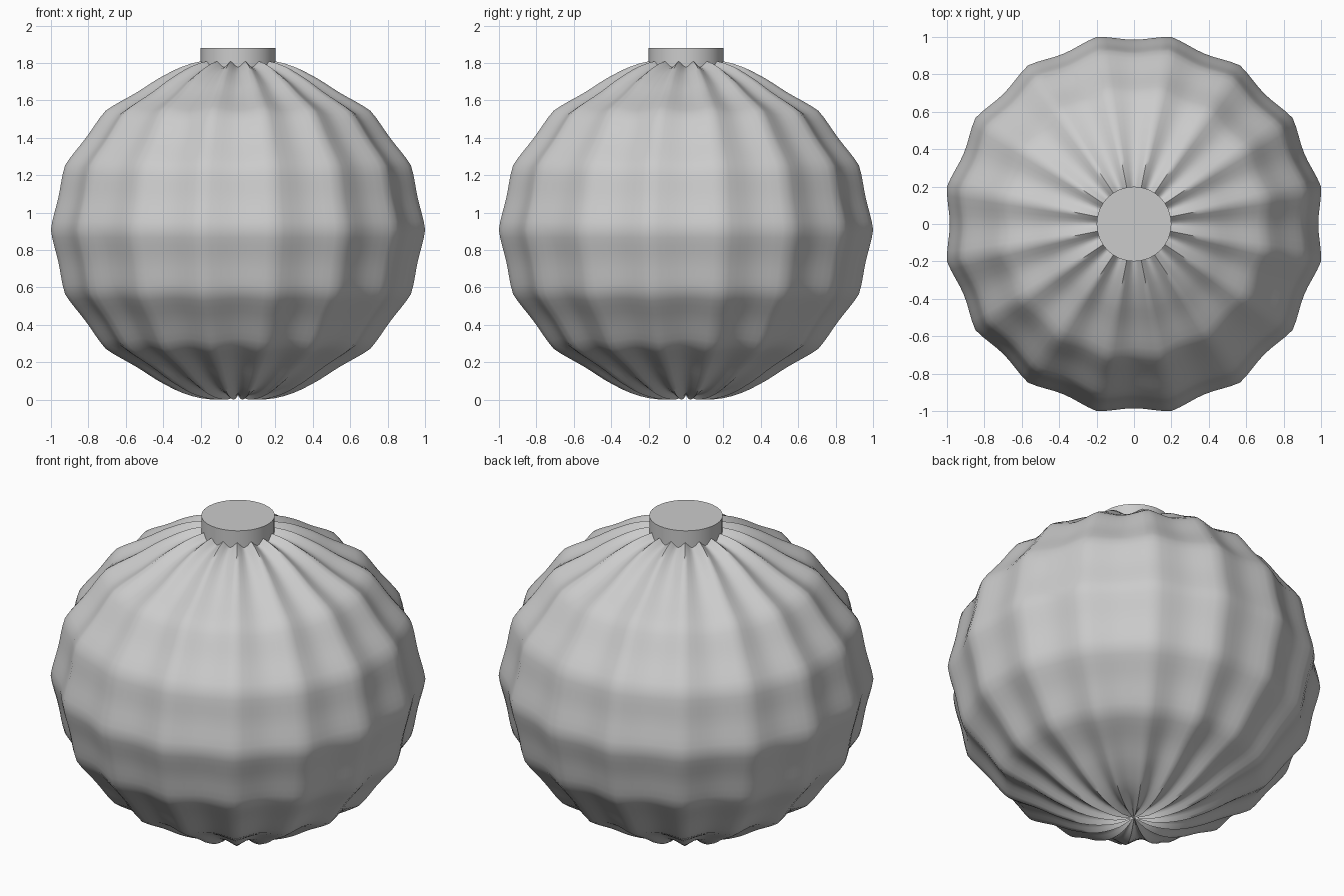
import bpy, bmesh, math

if "Cube" in bpy.data.objects:
    bpy.data.objects.remove(bpy.data.objects["Cube"])

RIBS, BANDS = 16, 8      # vertical ribs and horizontal bands of the body
SUB_U, SUB_V = 8, 8      # mesh steps per rib / band
RX, RZ, CZ = 1.02, 0.9, 0.9

grey = bpy.data.materials.new("light_grey")
grey.diffuse_color = (0.6, 0.6, 0.6, 1)
grey.use_nodes = True
grey.node_tree.nodes["Principled BSDF"].inputs["Base Color"].default_value = grey.diffuse_color


def sag(t):
    """0 on a ridge (t = 0 or 1), 1 midway between two ridges."""
    u = 2 * t - 1
    return 0.5 * (1 - u * u) + 0.5 * math.cos(math.pi * u / 2) ** 2


def scale_at(lat, rib_t):
    """Radial scale of the puffed, ribbed surface."""
    step = 180 / BANDS
    band_t = (lat / step) % 1.0
    k = 1 - 0.034 * sag(rib_t)
    a = abs(lat)
    if a <= 67.5:
        k -= 0.021 * sag(band_t)
    else:
        k += 0.02 * math.sin(math.pi * (a - 67.5) / 22.5)
    if a > 86:                      # pinch at the poles
        w = (a - 86) / 4
        k = k * (1 - w) + 0.983 * w
    return k


def finish(bm, name, angle):
    bmesh.ops.recalc_face_normals(bm, faces=bm.faces)
    me = bpy.data.meshes.new(name)
    bm.to_mesh(me)
    bm.free()
    me.materials.append(grey)
    ob = bpy.data.objects.new(name, me)
    bpy.context.collection.objects.link(ob)
    bpy.ops.object.select_all(action='DESELECT')
    ob.select_set(True)
    bpy.context.view_layer.objects.active = ob
    bpy.ops.object.shade_smooth_by_angle(angle=math.radians(angle))
    return ob


# ribbed round body
bm = bmesh.new()
n_u, n_v = RIBS * SUB_U, BANDS * SUB_V
rings = []
for j in range(1, n_v):
    lat = -90 + 180 * j / n_v
    c, s = math.cos(math.radians(lat)), math.sin(math.radians(lat))
    ring = []
    for i in range(n_u):
        th = 2 * math.pi * (i / n_u + 0.5 / RIBS)   # ridges sit half a rib off the axes
        k = scale_at(lat, (i % SUB_U) / SUB_U)
        ring.append(bm.verts.new((RX * c * k * math.cos(th),
                                  RX * c * k * math.sin(th), CZ + RZ * s * k)))
    rings.append(ring)
bottom = bm.verts.new((0, 0, CZ - RZ * 0.983))
top = bm.verts.new((0, 0, CZ + RZ * 0.983))
for i in range(n_u):
    n = (i + 1) % n_u
    bm.faces.new((bottom, rings[0][n], rings[0][i]))
    bm.faces.new((top, rings[-1][i], rings[-1][n]))
    for a, b in zip(rings, rings[1:]):
        bm.faces.new((a[i], a[n], b[n], b[i]))
low = min(v.co.z for v in bm.verts)
for v in bm.verts:                   # rest on the ground
    v.co.z -= low
finish(bm, "ribbed_body", 60)

# flat round cap on the neck
bm = bmesh.new()
bmesh.ops.create_cone(bm, cap_ends=True, segments=32, radius1=0.2, radius2=0.2, depth=0.2)
bmesh.ops.translate(bm, verts=bm.verts, vec=(0, 0, 1.78))
finish(bm, "top_cap", 30)
